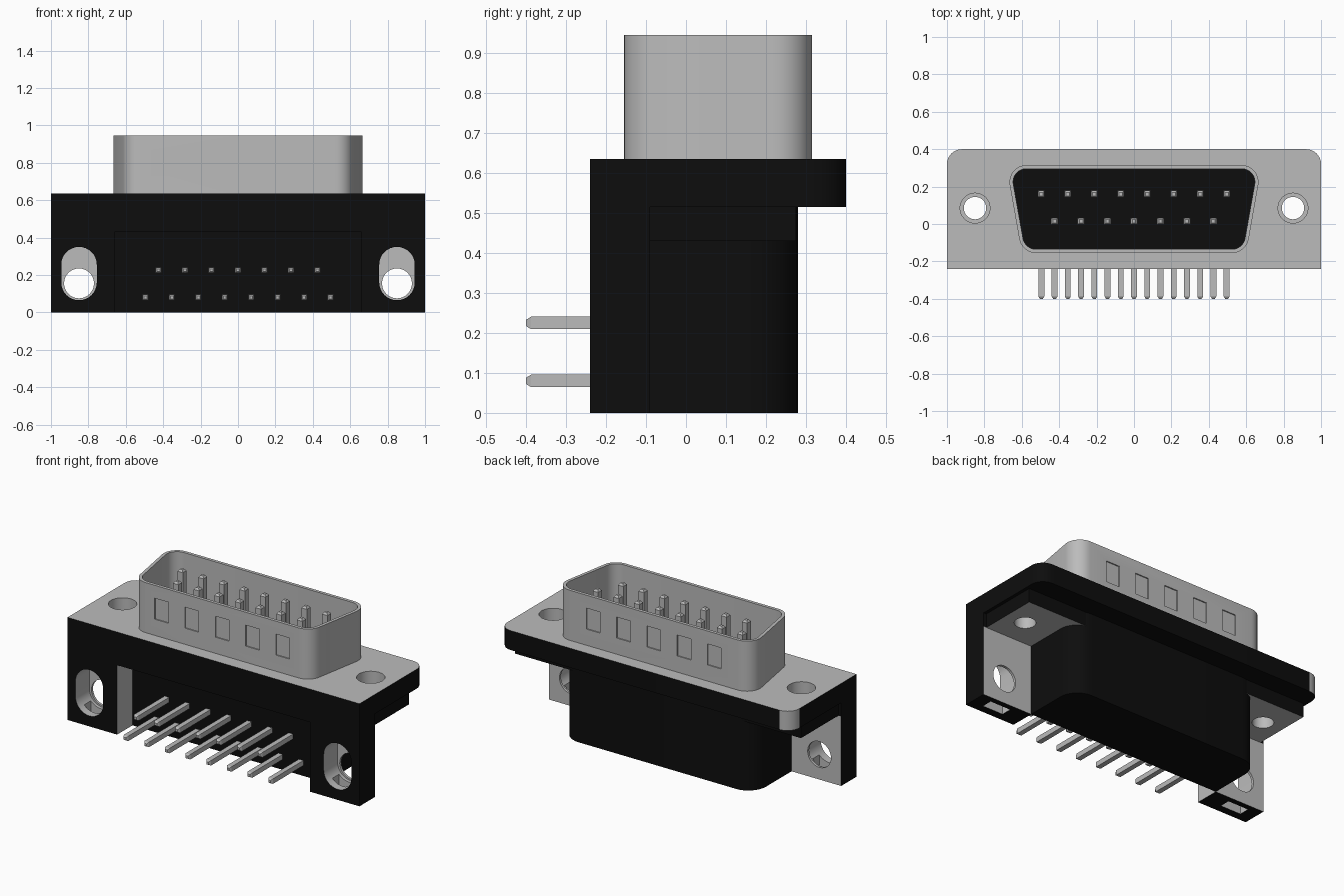
import bpy, bmesh, math
from mathutils import Vector, Matrix

if "Cube" in bpy.data.objects:
    bpy.data.objects.remove(bpy.data.objects["Cube"])


def material(name, rgb, rough, metallic=0.0):
    m = bpy.data.materials.new(name)
    m.use_nodes = True
    m.diffuse_color = (*rgb, 1)
    b = m.node_tree.nodes["Principled BSDF"]
    b.inputs["Base Color"].default_value = (*rgb, 1)
    b.inputs["Roughness"].default_value = rough
    b.inputs["Metallic"].default_value = metallic
    return m


BLACK = material("black plastic", (0.004, 0.004, 0.004), 0.6)
METAL = material("grey metal", (0.5, 0.5, 0.5), 0.5)


def finish(name, bm, mats):
    bmesh.ops.recalc_face_normals(bm, faces=bm.faces)
    me = bpy.data.meshes.new(name)
    bm.to_mesh(me)
    bm.free()
    for m in mats:
        me.materials.append(m)
    ob = bpy.data.objects.new(name, me)
    bpy.context.collection.objects.link(ob)
    return ob


def rounded(corners, steps=8):
    """Outline from (x, y, radius) corners, with each corner turned into an arc."""
    pts, n = [], len(corners)
    for i, (x, y, r) in enumerate(corners):
        p = Vector((x, y))
        if r == 0:
            pts.append(p)
            continue
        a = (Vector(corners[i - 1][:2]) - p).normalized()
        b = (Vector(corners[(i + 1) % n][:2]) - p).normalized()
        half = a.angle(b) / 2
        c = p + (a + b).normalized() * (r / math.sin(half))
        s = p + a * (r / math.tan(half)) - c
        e = p + b * (r / math.tan(half)) - c
        turn = s.angle_signed(e)
        for k in range(steps + 1):
            t = -turn * k / steps
            pts.append(c + Matrix.Rotation(t, 2) @ s)
    return pts


def prism(name, pts, z0, z1, *mats):
    bm = bmesh.new()
    f = bm.faces.new([bm.verts.new((p[0], p[1], z0)) for p in pts])
    top = bmesh.ops.extrude_face_region(bm, geom=[f])
    verts = [v for v in top["geom"] if isinstance(v, bmesh.types.BMVert)]
    bmesh.ops.translate(bm, verts=verts, vec=(0, 0, z1 - z0))
    return finish(name, bm, mats)


def box(name, x0, x1, y0, y1, z0, z1, *mats):
    return prism(name, [(x0, y0), (x1, y0), (x1, y1), (x0, y1)], z0, z1, *mats)


def circle(x, y, r, n=32):
    return [(x + r * math.cos(2 * math.pi * i / n), y + r * math.sin(2 * math.pi * i / n))
            for i in range(n)]


def upright(ob):
    """Turn a prism drawn in (x, -z) so that its depth runs along y."""
    ob.data.transform(Matrix.Rotation(math.radians(-90), 4, 'X'))
    return ob


def cut(ob, *cutters):
    bpy.context.view_layer.objects.active = ob
    for c in cutters:
        c.hide_render = True
        m = ob.modifiers.new("cut", 'BOOLEAN')
        m.operation, m.solver, m.object = 'DIFFERENCE', 'EXACT', c
        m.material_mode = 'TRANSFER'
        bpy.ops.object.modifier_apply(modifier=m.name)
        bpy.data.objects.remove(c)


def paint(ob, rule):
    for p in ob.data.polygons:
        if rule(p.normal, p.center):
            p.material_index = 1


def smooth(ob):
    bpy.ops.object.select_all(action='DESELECT')
    ob.select_set(True)
    bpy.context.view_layer.objects.active = ob
    bpy.ops.object.shade_smooth_by_angle(angle=math.radians(30))


def screw_hole(s, r, z0, z1):
    return prism("hole_cutter", circle(s * 0.85, 0.085, r), z0, z1, METAL)


SIDES = (-1, 1)

# Flange: metal face on top, one metal-wrapped rear corner
flange = prism("flange", rounded([(-1, -0.24, 0), (1, -0.24, 0), (1, 0.40, 0.08), (-1, 0.40, 0.08)]),
               0.515, 0.635, BLACK, METAL)
paint(flange, lambda n, c: n.z > 0.9 or (n.x < -0.05 and n.y > 0.05))
for s in SIDES:
    cut(flange, screw_hole(s, 0.06, 0.4, 0.7), screw_hole(s, 0.08, 0.56, 0.7))
smooth(flange)

# Front header above the pin recess
box("front_header", -1, 1, -0.24, -0.09, 0.43, 0.515, BLACK)

# Main housing behind the recess
housing = prism("housing", rounded([(-0.66, -0.09, 0), (0.66, -0.09, 0), (0.66, 0.28, 0.12), (-0.66, 0.28, 0.12)]),
                0, 0.515, BLACK)
smooth(housing)

for s in SIDES:
    side = "left" if s > 0 else "right"
    # Bracket shelf under the flange, metal below
    x0, x1 = sorted((s * 0.55, s * 0.98))
    shelf = box(side + "_bracket_shelf", x0, x1, -0.09, 0.275, 0.43, 0.515, BLACK, METAL)
    paint(shelf, lambda n, c: n.z < -0.9)
    cut(shelf, screw_hole(s, 0.06, 0.4, 0.7))
    smooth(shelf)

    # Mounting wing: metal rear, slotted front, round hole, pocket below
    x0, x1 = sorted((s * 0.66, s))
    wing = box(side + "_wing", x0, x1, -0.24, -0.09, 0, 0.43, BLACK, METAL)
    paint(wing, lambda n, c: n.y > 0.9 or (n.x > 0.9 and c.x < 0))
    a, b = s * 0.85 - 0.095, s * 0.85 + 0.095
    r = 0.0949
    slot = upright(prism("slot_cutter", rounded([(a, -0.35, r), (b, -0.35, r), (b, -0.065, r), (a, -0.065, r)]),
                         -0.3, -0.105, METAL))
    hole = upright(prism("round_cutter", circle(s * 0.85, -0.155, 0.08), -0.3, 0, METAL))
    pocket = box("pocket_cutter", s * 0.85 - 0.07, s * 0.85 + 0.07, -0.19, -0.125, -0.1, 0.1, METAL)
    cut(wing, slot, hole, pocket)
    smooth(wing)

# Tapered metal shell, open on top, with pressed dimples front and back
shell = prism("shell", rounded([(-0.60, -0.155, 0.09), (0.60, -0.155, 0.09), (0.683, 0.315, 0.09), (-0.683, 0.315, 0.09)]),
              0.63, 0.945, METAL)
INNER = rounded([(-0.583, -0.135, 0.07), (0.583, -0.135, 0.07), (0.66, 0.295, 0.07), (-0.66, 0.295, 0.07)])
cut(shell, prism("shell_cutter", INNER, 0.6, 1.0, METAL))
for i in range(-2, 3):
    for y in (-0.155, 0.315):
        x = i * 0.2075
        cut(shell, box("dimple_cutter", x - 0.047, x + 0.047, y - 0.007, y + 0.007, 0.735, 0.865, METAL))
smooth(shell)
prism("insulator", INNER, 0.6, 0.645, BLACK)


def pin(name, start, axis, length, w):
    """Square pin with a tapered tip."""
    bm = bmesh.new()
    bmesh.ops.create_cube(bm, size=1)
    bmesh.ops.scale(bm, vec=(w, w, length), verts=bm.verts)
    bmesh.ops.translate(bm, vec=(0, 0, length / 2), verts=bm.verts)
    top = [f for f in bm.faces if f.normal.z > 0.9]
    new = bmesh.ops.extrude_face_region(bm, geom=top)
    tip = [v for v in new["geom"] if isinstance(v, bmesh.types.BMVert)]
    bmesh.ops.delete(bm, geom=top, context='FACES_ONLY')
    for v in tip:
        v.co = (v.co.x * 0.5, v.co.y * 0.5, length + 0.012)
    rot = Vector((0, 0, 1)).rotation_difference(Vector(axis)).to_matrix()
    for v in bm.verts:
        v.co = rot @ v.co + Vector(start)
    finish(name, bm, [METAL])


# Contact pins in the shell and solder pins at the front, in rows of eight and seven
for count, y, z in ((8, 0.16, 0.08), (7, 0.015, 0.225)):
    for i in range(count):
        x = (i - (count - 1) / 2) * 0.1415
        pin(f"contact_pin_{count}_{i + 1}", (x, y, 0.62), (0, 0, 1), 0.285, 0.036)
        pin(f"solder_pin_{count}_{i + 1}", (x, -0.08, z), (0, -1, 0), 0.308, 0.031)
